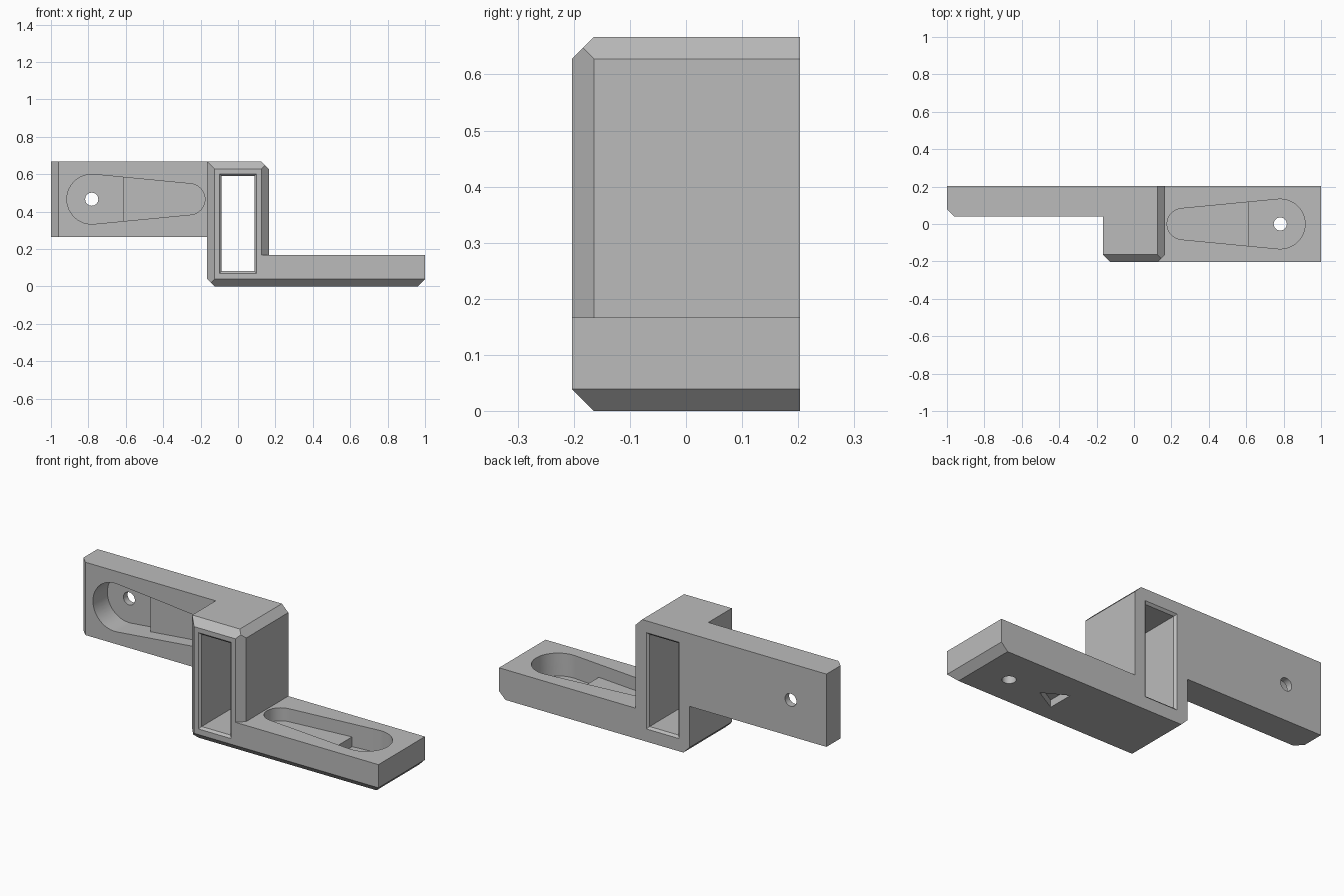
import bpy, bmesh, math
from mathutils import Matrix, Vector

if "Cube" in bpy.data.objects:
    bpy.data.objects.remove(bpy.data.objects["Cube"])

grey = bpy.data.materials.new("matte_grey")
grey.use_nodes = True
grey.diffuse_color = (0.5, 0.5, 0.5, 1)
grey.node_tree.nodes["Principled BSDF"].inputs["Base Color"].default_value = (0.5, 0.5, 0.5, 1)

HALF, TOP, CH = 0.203, 0.667, 0.039      # half depth, height, chamfer
COL = 0.165                              # column half width
ARM_TOP, PLATE_FRONT, PLATE_Z = 0.167, 0.041, 0.466


def finish(bm, name):
    bmesh.ops.recalc_face_normals(bm, faces=bm.faces)
    mesh = bpy.data.meshes.new(name)
    bm.to_mesh(mesh)
    bm.free()
    mesh.materials.append(grey)
    obj = bpy.data.objects.new(name, mesh)
    bpy.context.collection.objects.link(obj)
    return obj


def slice_off(bm, point, normal):
    geom = bm.verts[:] + bm.edges[:] + bm.faces[:]
    cut = bmesh.ops.bisect_plane(bm, geom=geom, plane_co=point, plane_no=normal, clear_outer=True)
    edges = [e for e in cut["geom_cut"] if isinstance(e, bmesh.types.BMEdge)]
    bmesh.ops.contextual_create(bm, geom=edges)


def block(name, lo, hi, chamfers=()):
    """Box whose edges, named by outward direction, are cut at 45 degrees."""
    lo, hi = Vector(lo), Vector(hi)
    bm = bmesh.new()
    bmesh.ops.create_cube(bm, size=1)
    for v in bm.verts:
        v.co = [lo[i] if v.co[i] < 0 else hi[i] for i in range(3)]
    for d in chamfers:
        n = Vector(d).normalized()
        corner = Vector([hi[i] if d[i] > 0 else lo[i] for i in range(3)])
        slice_off(bm, corner - n * CH / math.sqrt(2), n)
    return finish(bm, name)


def prism(name, points, depth, matrix, start=None, above=0.05):
    """Outline in u, v sunk below w = 0, optionally kept only past u = start."""
    bm = bmesh.new()
    face = bm.faces.new([bm.verts.new((u, v, -depth)) for u, v in points])
    ext = bmesh.ops.extrude_face_region(bm, geom=[face])
    top = [g for g in ext["geom"] if isinstance(g, bmesh.types.BMVert)]
    bmesh.ops.translate(bm, verts=top, vec=(0, 0, depth + above))
    if start is not None:
        slice_off(bm, (start, 0, 0), (-1, 0, 0))
    bm.transform(matrix)
    return finish(bm, name)


def arc(cx, r, a0, a1, n=24):
    return [(cx + r * math.cos(a0 + (a1 - a0) * i / n), r * math.sin(a0 + (a1 - a0) * i / n))
            for i in range(n + 1)]


def combine(base, tool, operation):
    mod = base.modifiers.new("combine", 'BOOLEAN')
    mod.operation, mod.solver, mod.object = operation, 'EXACT', tool
    bpy.context.view_layer.objects.active = base
    bpy.ops.object.modifier_apply(modifier=mod.name)
    bpy.data.objects.remove(tool)


# Column with flat arm to its left and upright plate to its right
body = block("bracket_body", (-COL, -HALF, 0), (COL, HALF, TOP),
             [(-1, -1, 0), (1, -1, 0), (0, -1, 1), (0, -1, -1), (-1, 0, -1), (1, 0, 1)])
arm = block("flat_arm", (0, -HALF, 0), (1, HALF, ARM_TOP), [(0, -1, -1), (1, 0, -1)])
plate = block("upright_plate", (-1, PLATE_FRONT, 0.265), (0, HALF, TOP), [(-1, -1, 0)])
combine(body, arm, 'UNION')
combine(body, plate, 'UNION')

# Tapered pocket with a deeper round end and a screw hole, in both arms
tilt = math.asin((0.133 - 0.083) / 0.52)
side = math.pi / 2 - tilt + 2 * tilt
teardrop = arc(0.782, 0.133, -side + 2 * tilt, side - 2 * tilt)
side = math.pi / 2 + tilt
teardrop = arc(0.782, 0.133, -side, side) + arc(0.26, 0.083, side, 2 * math.pi - side)
hole = arc(0.782, 0.035, 0, math.tau, 32)[:-1]
on_arm = Matrix.Translation((0, 0, ARM_TOP))
on_plate = Matrix(((-1, 0, 0, 0), (0, 0, -1, PLATE_FRONT), (0, 1, 0, PLATE_Z), (0, 0, 0, 1)))
for m in (on_arm, on_plate):
    combine(body, prism("shallow_pocket", teardrop, 0.072, m), 'DIFFERENCE')
    combine(body, prism("deep_pocket", teardrop, 0.126, m, 0.615), 'DIFFERENCE')
    combine(body, prism("screw_hole", hole, 0.3, m), 'DIFFERENCE')

# Triangular mark sunk into the underside of the flat arm
mark = [(0.59, 0), (0.46, 0.073), (0.46, -0.073)]
combine(body, prism("arrow_mark", mark, 0.05, Matrix.Identity(4), above=0.04), 'DIFFERENCE')

# Rectangular tunnel through the column, flared at both mouths
bm = bmesh.new()
rings = []
for y, flare in ((-0.3, 0.012), (-HALF, 0.012), (-HALF + 0.012, 0),
                 (HALF - 0.012, 0), (HALF, 0.012), (0.3, 0.012)):
    x, z0, z1 = 0.088 + flare, 0.082 - flare, 0.59 + flare
    rings.append([bm.verts.new(p) for p in ((-x, y, z0), (x, y, z0), (x, y, z1), (-x, y, z1))])
for a, b in zip(rings, rings[1:]):
    for i in range(4):
        j = (i + 1) % 4
        bm.faces.new((a[i], a[j], b[j], b[i]))
bm.faces.new(rings[0])
bm.faces.new(rings[-1])
combine(body, finish(bm, "tunnel"), 'DIFFERENCE')

# Smooth the round walls, keep all edges crisp
bpy.ops.object.select_all(action='DESELECT')
body.select_set(True)
bpy.context.view_layer.objects.active = body
bpy.ops.object.shade_smooth_by_angle(angle=math.radians(25))
